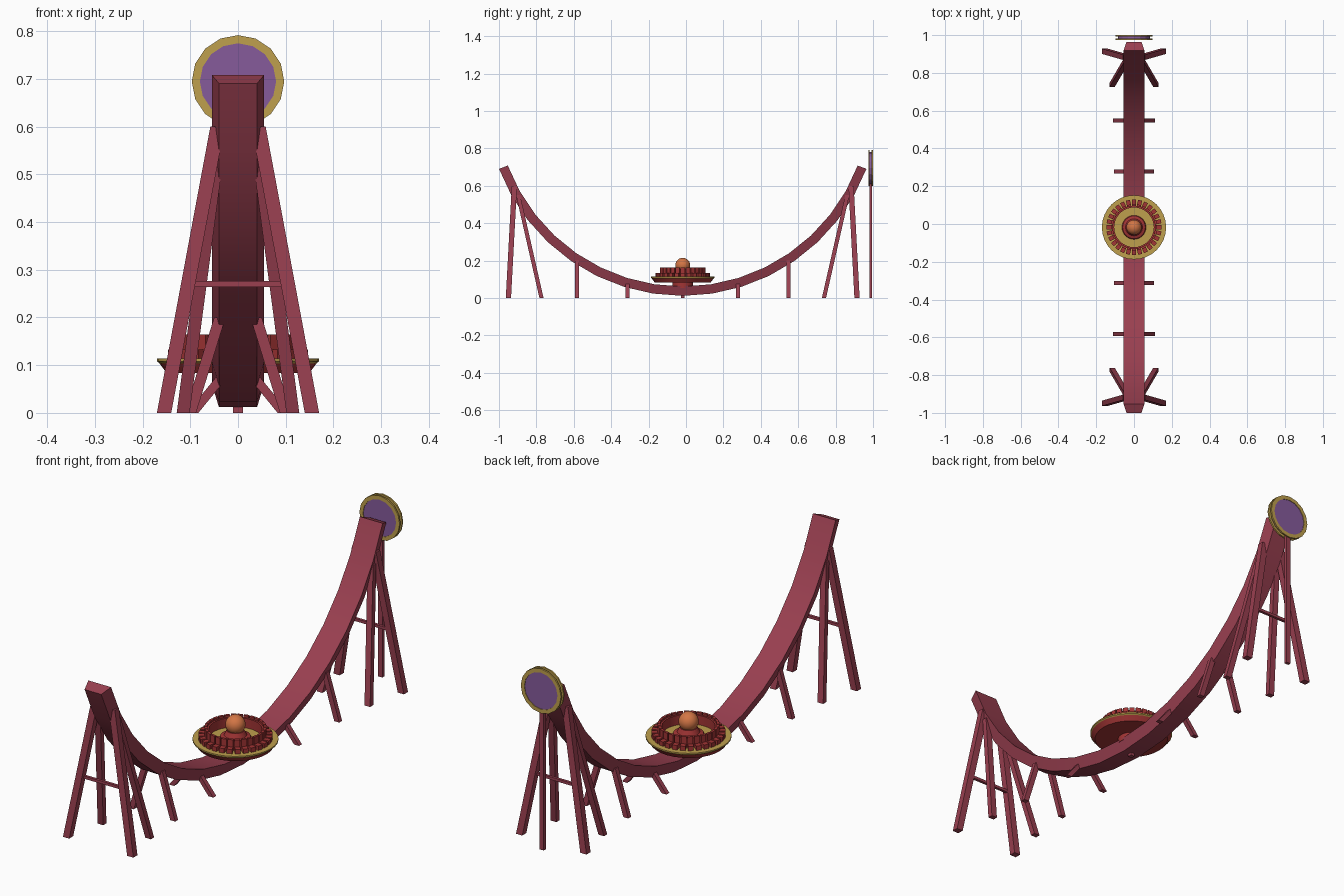
import bpy, bmesh, math
from mathutils import Vector, Matrix

if "Cube" in bpy.data.objects:
    bpy.data.objects.remove(bpy.data.objects["Cube"])

YC = -0.0175  # centre of the ride along its length


def material(name, rgb):
    m = bpy.data.materials.new(name)
    m.use_nodes = True
    col = (*rgb, 1)
    m.diffuse_color = col
    m.node_tree.nodes["Principled BSDF"].inputs["Base Color"].default_value = col
    return m


MAROON = material("maroon paint", (0.32, 0.05, 0.08))
RED = material("seat red", (0.36, 0.035, 0.035))
GOLD = material("gold trim", (0.52, 0.35, 0.075))
PURPLE = material("purple panel", (0.24, 0.105, 0.33))
ORANGE = material("orange ball", (0.65, 0.18, 0.06))


def finish(name, bm, mat, smooth=None):
    bmesh.ops.recalc_face_normals(bm, faces=bm.faces)
    mesh = bpy.data.meshes.new(name)
    bm.to_mesh(mesh)
    bm.free()
    mesh.materials.append(mat)
    ob = bpy.data.objects.new(name, mesh)
    bpy.context.collection.objects.link(ob)
    if smooth:
        bpy.ops.object.select_all(action='DESELECT')
        ob.select_set(True)
        bpy.context.view_layer.objects.active = ob
        bpy.ops.object.shade_smooth_by_angle(angle=math.radians(smooth))
    return ob


def sweep(bm, rings, closed=False):
    """Skin a list of point rings, capping the ends when open."""
    loops = [[bm.verts.new(p) for p in ring] for ring in rings]
    n = len(loops[0])
    pairs = list(zip(loops, loops[1:]))
    if closed:
        pairs.append((loops[-1], loops[0]))
    for a, b in pairs:
        for i in range(n):
            j = (i + 1) % n
            bm.faces.new((a[i], a[j], b[j], b[i]))
    if not closed:
        bm.faces.new(loops[0])
        bm.faces.new(loops[-1])


def beam(name, a, b, wx, wy, mat=MAROON):
    """Leaning post with level ends."""
    bm = bmesh.new()
    corners = [(-wx, -wy), (wx, -wy), (wx, wy), (-wx, wy)]
    sweep(bm, [[Vector(p) + Vector((x / 2, y / 2, 0)) for x, y in corners] for p in (a, b)])
    return finish(name, bm, mat)


def block(bm, size, matrix):
    bmesh.ops.create_cube(bm, size=1, matrix=matrix @ Matrix.Diagonal((*size, 1)))


def lathe(name, profile, mat, n=32, upright=True, at=(0, YC, 0), closed=True, smooth=None):
    """Revolve (radius, height) points; upright turns about z, otherwise about y."""
    rings = []
    for r, h in profile:
        ring = []
        for i in range(n):
            t = math.tau * i / n
            s, c = r * math.sin(t), r * math.cos(t)
            ring.append(Vector((s, c, h) if upright else (s, h, c)) + Vector(at))
        rings.append(ring)
    bm = bmesh.new()
    sweep(bm, rings, closed)
    return finish(name, bm, mat, smooth)


# Curved track with a tapered section
R_IN, R_OUT, ARC_Z, SWING, STEPS = 1.0, 1.05, 1.062, math.radians(69.3), 16
rings = []
for k in range(STEPS + 1):
    a = SWING * (2 * k / STEPS - 1)
    rings.append([(x, YC + r * math.sin(a), ARC_Z - r * math.cos(a))
                  for x, r in ((-0.055, R_IN), (0.055, R_IN), (0.04, R_OUT), (-0.04, R_OUT))])
bm = bmesh.new()
sweep(bm, rings)
finish("track", bm, MAROON, 15)

# Supports, repeated on both sides and both ends
for end, e in (("front", -1), ("back", 1)):
    for side, s in (("left", 1), ("right", -1)):
        for part, foot, top, wx, wy in (
                ("outer_leg", (0.155, 0.932, 0), (0.043, 0.9, 0.6), 0.03, 0.028),
                ("brace_leg", (0.115, 0.755, 0), (0.042, 0.88, 0.55), 0.027, 0.022),
                ("middle_leg", (0.1, 0.565, 0), (0.038, 0.565, 0.2), 0.024, 0.02),
                ("low_leg", (0.095, 0.295, 0), (0.034, 0.295, 0.075), 0.024, 0.02)):
            a, b = [(s * x, YC + e * y, z) for x, y, z in (foot, top)]
            beam(f"{end}_{side}_{part}", a, b, wx, wy)
    bm = bmesh.new()
    block(bm, (0.19, 0.012, 0.012), Matrix.Translation((0, YC + e * 0.911, 0.27)))
    finish(f"{end}_crossbar", bm, MAROON)
beam("centre_post", (0, YC, 0), (0, YC, 0.03), 0.02, 0.02)

# Round gondola
lathe("gondola_stem", [(0.055, 0.055), (0.055, 0.088)], RED, closed=False, smooth=30)
lathe("gondola_base", [(0.15, 0.084), (0.165, 0.104)], RED, closed=False, smooth=30)
lathe("gondola_rim", [(0.163, 0.103), (0.17, 0.108), (0.17, 0.114), (0.14, 0.114)],
      GOLD, closed=False, smooth=30)
lathe("seat_wall", [(0.115, 0.11), (0.115, 0.155), (0.105, 0.155), (0.105, 0.11)], RED, smooth=30)
bm = bmesh.new()
SEATS = 28
for i in range(SEATS):
    turn = Matrix.Translation((0, YC, 0)) @ Matrix.Rotation(math.tau * i / SEATS, 4, 'Z')
    block(bm, (0.035, 0.022, 0.022), turn @ Matrix.Translation((0.129, 0, 0.122)))
    block(bm, (0.011, 0.022, 0.052), turn @ Matrix.Translation((0.117, 0, 0.138)))
finish("seats", bm, RED)
lathe("pedestal", [(0.065, 0.11), (0.06, 0.125), (0.045, 0.13), (0.035, 0.15)],
      RED, closed=False, smooth=30)
bm = bmesh.new()
bmesh.ops.create_uvsphere(bm, u_segments=24, v_segments=14, radius=0.04,
                          matrix=Matrix.Translation((0, YC, 0.175)))
finish("ball", bm, ORANGE, 60)

# Round sign on a pole behind the track
SIGN = (0, 0.9875, 0.695)
lathe("sign_panel", [(0.086, -0.01), (0.086, 0.01)], PURPLE, 16, False, SIGN, closed=False)
for name, y in (("sign_front_ring", -0.009), ("sign_back_ring", 0.009)):
    lathe(name, [(0.08, y - 0.0035), (0.097, y - 0.0035), (0.097, y + 0.0035), (0.08, y + 0.0035)],
          GOLD, 16, False, SIGN)
beam("sign_pole", (0, 0.9875, 0), (0, 0.9875, 0.64), 0.02, 0.014)
